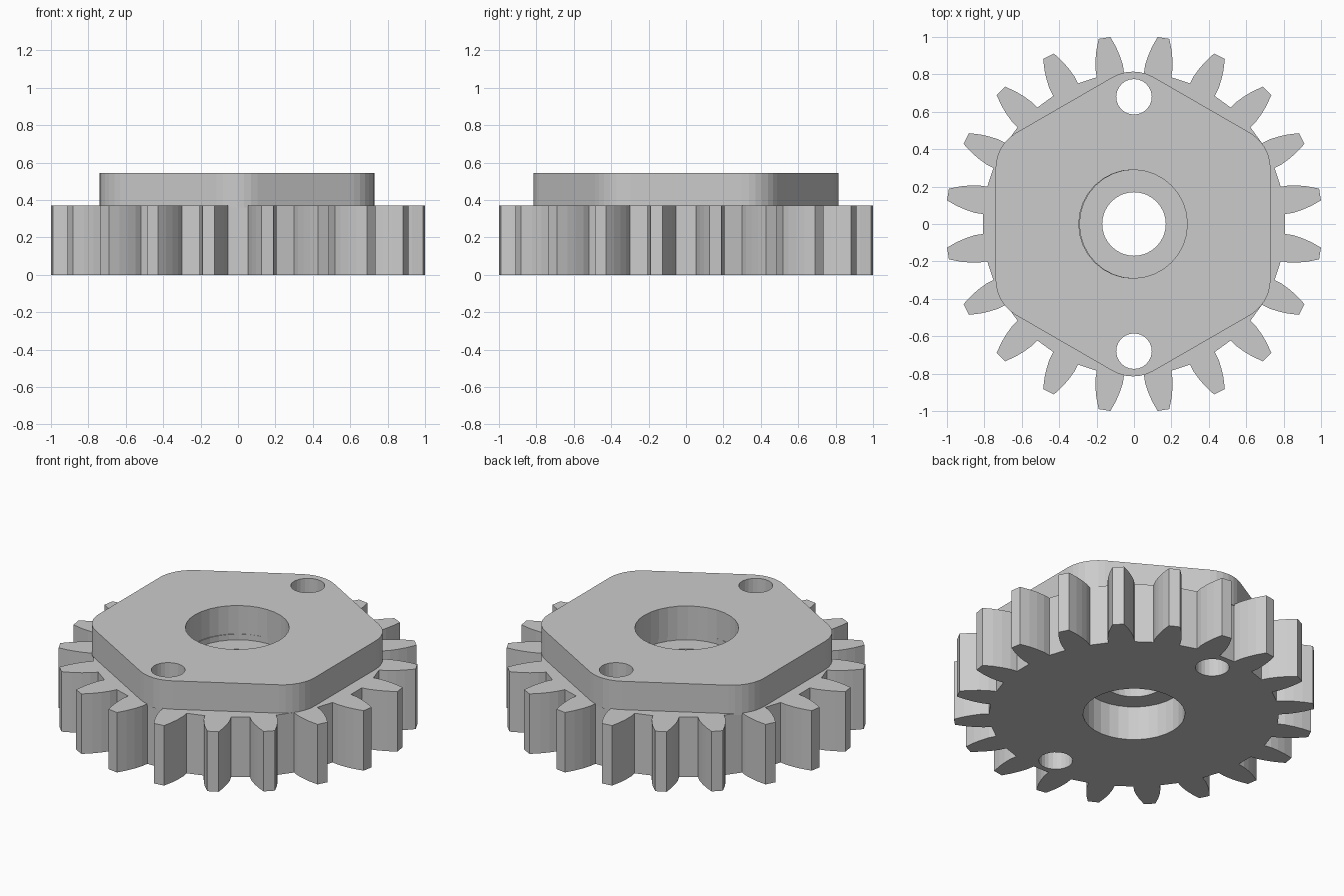
import bpy
import bmesh
from math import cos, sin, pi, radians
from mathutils import Matrix, Vector

cube = bpy.data.objects.get("Cube")
if cube:
    bpy.data.objects.remove(cube, do_unlink=True)

TEETH = 20
GEAR_TOP = 0.37
PLATE_BOTTOM = 0.36
TOP = 0.545
WEB_LOW, WEB_HIGH = 0.21, 0.335
BORE_R, SHAFT_R, PIN_R = 0.285, 0.17, 0.095
PIN_Y = 0.68

grey = bpy.data.materials.new("plain grey")
grey.use_nodes = True
grey.diffuse_color = (0.6, 0.6, 0.6, 1)
grey.node_tree.nodes["Principled BSDF"].inputs["Base Color"].default_value = (0.6, 0.6, 0.6, 1)


def prism(name, outline, low, high):
    """Extrude a closed outline from one height to another."""
    bm = bmesh.new()
    base = bm.faces.new([bm.verts.new((x, y, low)) for x, y in outline])
    grown = bmesh.ops.extrude_face_region(bm, geom=[base], use_keep_orig=True)
    verts = [v for v in grown["geom"] if isinstance(v, bmesh.types.BMVert)]
    bmesh.ops.translate(bm, verts=verts, vec=(0, 0, high - low))
    bmesh.ops.recalc_face_normals(bm, faces=bm.faces)
    mesh = bpy.data.meshes.new(name)
    bm.to_mesh(mesh)
    bm.free()
    mesh.materials.append(grey)
    obj = bpy.data.objects.new(name, mesh)
    bpy.context.collection.objects.link(obj)
    return obj


def circle(x, y, r, n=32):
    return [(x + r * cos(2 * pi * i / n), y + r * sin(2 * pi * i / n)) for i in range(n)]


def drill(obj, x, y, r, low, high, n=32):
    """Cut a round hole and remove the cutter."""
    cutter = prism("hole_cutter", circle(x, y, r, n), low, high)
    cutter.hide_render = True
    mod = obj.modifiers.new("hole", "BOOLEAN")
    mod.operation = "DIFFERENCE"
    mod.solver = "EXACT"
    mod.object = cutter
    bpy.context.view_layer.objects.active = obj
    bpy.ops.object.modifier_apply(modifier=mod.name)
    bpy.data.objects.remove(cutter, do_unlink=True)


# Gear: curved tooth flank as (radius, half width), mirrored and repeated
flank = [(0.806, 0.074), (0.85, 0.074), (0.9, 0.066), (0.95, 0.053), (1.007, 0.032)]
tooth = [(r, -w) for r, w in flank] + [(r, w) for r, w in reversed(flank)]
gear_outline = []
for i in range(TEETH):
    turn = Matrix.Rotation((i + 0.5) * 2 * pi / TEETH, 2)
    gear_outline += [tuple(turn @ Vector(p)) for p in tooth]
gear = prism("gear", gear_outline, 0, GEAR_TOP)
drill(gear, 0, 0, SHAFT_R, -0.1, 0.6)
drill(gear, 0, 0, BORE_R, -0.1, WEB_LOW)
drill(gear, 0, 0, BORE_R + 0.005, WEB_HIGH, 0.6)

# Plate: regular hexagon with rounded corners, slightly off centre
APOTHEM, ROUND, SHIFT = 0.735, 0.22, -0.005
corner = (APOTHEM - ROUND) / cos(pi / 6)
plate_outline = []
for k in range(6):
    mid = pi / 6 + k * pi / 3
    for step in range(7):
        a = mid + radians(-30 + 10 * step)
        plate_outline.append((SHIFT + corner * cos(mid) + ROUND * cos(a),
                              corner * sin(mid) + ROUND * sin(a)))
plate = prism("hexagonal_plate", plate_outline, PLATE_BOTTOM, TOP)
drill(plate, SHIFT, 0, BORE_R + 0.005, 0, 0.8)

# Pin holes through both parts
for side in (-1, 1):
    drill(gear, 0, side * PIN_Y, PIN_R, -0.1, 0.6, 24)
    drill(plate, 0, side * PIN_Y, PIN_R, 0, 0.8, 24)
